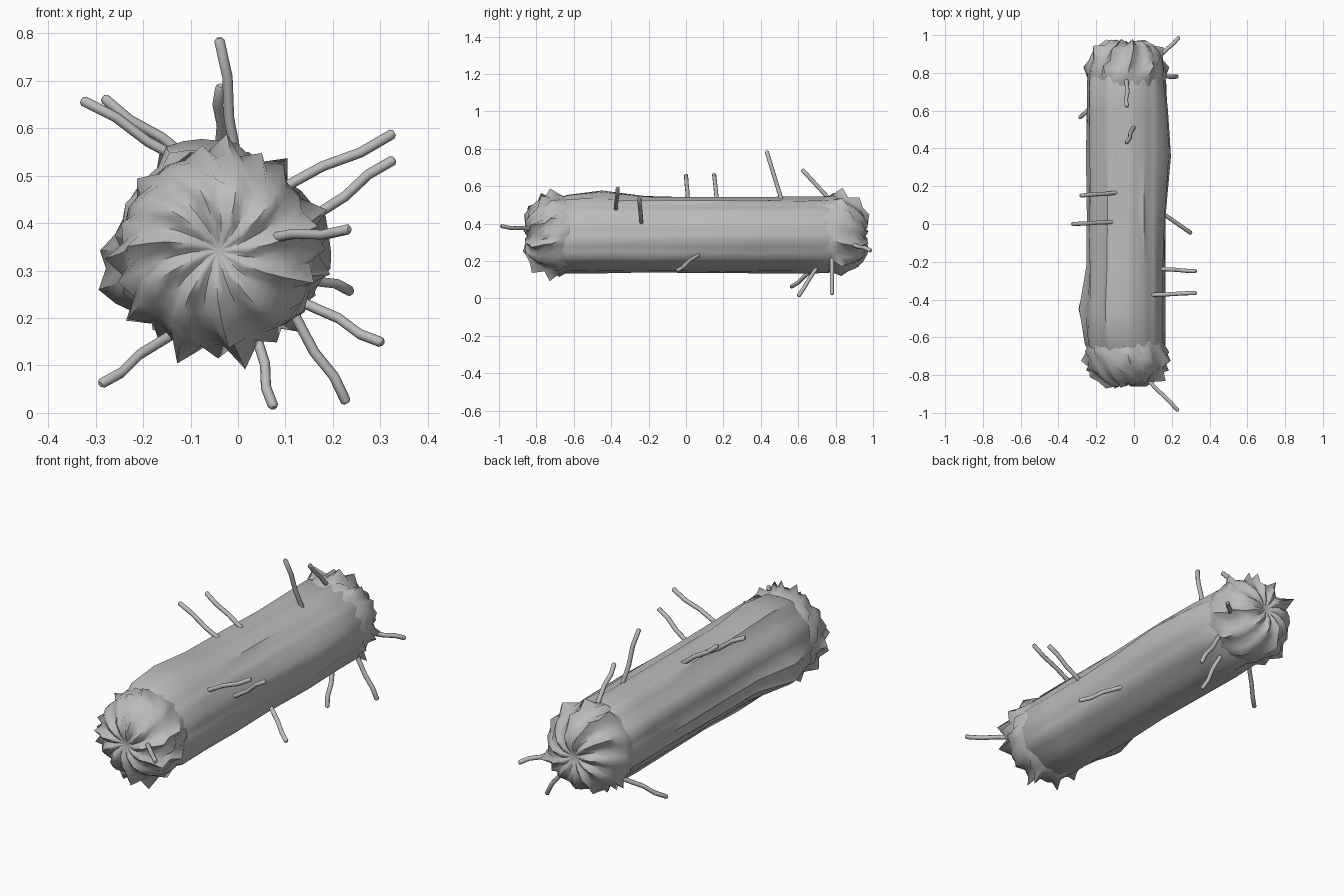
import bpy, bmesh, random
from math import sin, cos, pi, tau, radians
from mathutils import Vector

random.seed(7)
if "Cube" in bpy.data.objects:
    bpy.data.objects.remove(bpy.data.objects["Cube"])

grey = bpy.data.materials.new("plain grey")
grey.use_nodes = True
COLOUR = (0.5, 0.5, 0.5, 1)
grey.diffuse_color = COLOUR
grey.node_tree.nodes["Principled BSDF"].inputs["Base Color"].default_value = COLOUR

CX, CZ = -0.04, 0.342


def finish(bm, name, angle):
    bmesh.ops.recalc_face_normals(bm, faces=bm.faces)
    mesh = bpy.data.meshes.new(name)
    bm.to_mesh(mesh)
    bm.free()
    obj = bpy.data.objects.new(name, mesh)
    bpy.context.collection.objects.link(obj)
    mesh.materials.append(grey)
    bpy.ops.object.select_all(action="DESELECT")
    obj.select_set(True)
    bpy.context.view_layer.objects.active = obj
    bpy.ops.object.shade_smooth_by_angle(angle=radians(angle))


def skin(bm, rings):
    """Bridge consecutive closed rings of vertices."""
    for a, b in zip(rings, rings[1:]):
        for i in range(len(a)):
            j = (i + 1) % len(a)
            bm.faces.new((a[i], a[j], b[j], b[i]))


def bump(y, centre, width):
    return max(0, 1 - abs(y - centre) / width)


def lobe(a, centre, power):
    return max(0, cos(a - centre)) ** power


# Long ridged trunk with a few broad swellings, tucked in under both caps
def build_trunk():
    bm = bmesh.new()
    sides = 40
    ridge = [random.uniform(-0.011, 0.011) for _ in range(sides)]
    rings = []
    for y in (-0.72, -0.64, -0.45, -0.22, 0.05, 0.36, 0.6, 0.76, 0.86):
        ring = []
        for i in range(sides):
            a = tau * i / sides
            r = 0.202 + ridge[i] + random.uniform(-0.004, 0.004)
            r += 0.012 * lobe(a, -0.75, 10) + 0.012 * lobe(a, 2.25, 10)
            r += 0.045 * bump(y, -0.45, 0.28) * lobe(a, 1.7, 8)
            r += 0.055 * bump(y, -0.45, 0.25) * lobe(a, 3.4, 10)
            r += 0.045 * bump(y, 0.4, 0.4) * lobe(a, 0.1, 8)
            if y in (-0.72, 0.86):
                r = 0.165
            ring.append(bm.verts.new((CX + r * cos(a), y, CZ + r * sin(a))))
        rings.append(ring)
    skin(bm, rings)
    finish(bm, "trunk", 50)


# Rounded end with soft swirling flutes, a shallow dimple and jagged folds
def build_cap(name, y_centre, direction):
    bm = bmesh.new()
    flutes, per = 11, 4
    sides = flutes * per
    # radius, distance outward, flute depth, thorn length
    profile = [(0.025, 0.006, 0.002, 0), (0.06, 0.018, 0.007, 0),
               (0.1, 0.014, 0.012, 0.01), (0.14, -0.008, 0.012, 0.025),
               (0.172, -0.04, 0.01, 0.036), (0.193, -0.08, 0.007, 0.04),
               (0.203, -0.12, 0.006, 0.04), (0.206, -0.165, 0.005, 0.025),
               (0.194, -0.215, 0, 0)]
    centre = bm.verts.new((CX, y_centre, CZ))
    rings = []
    for k, (radius, out, depth, thorn) in enumerate(profile):
        tilt = min(1, k / 6) * pi / 2
        ring = []
        for i in range(sides):
            a = tau * i / sides + 0.06 * k
            wave = depth * cos(tau * i / per)
            push = 0
            if (i + 2 * k) % per == 0 and random.random() < 0.55:
                push = thorn * random.uniform(0.4, 1.2)
            r = radius + (wave + push) * sin(tilt)
            o = out + (wave + push) * cos(tilt) + push * 0.3
            ring.append(bm.verts.new((CX + r * cos(a), y_centre + direction * o,
                                      CZ + r * sin(a))))
        rings.append(ring)
    for i in range(sides):
        bm.faces.new((centre, rings[0][i], rings[0][(i + 1) % sides]))
    skin(bm, rings)
    finish(bm, name, 65)


# Thin crooked bristle running from the skin to its tip
def build_bristle(name, base, tip, number):
    base, tip = Vector(base), Vector(tip)
    axis = (tip - base).normalized()
    side = axis.cross(Vector((0, 1, 0.2))).normalized()
    kink = 0.005 * (1 if number % 2 else -1)
    path = [base - axis * 0.04, base.lerp(tip, 0.35) + side * kink,
            base.lerp(tip, 0.68) - side * kink, tip - axis * 0.006, tip]
    bm = bmesh.new()
    up = axis.cross(side)
    rings = []
    for point, r in zip(path, (0.011, 0.011, 0.011, 0.011, 0.006)):
        rings.append([bm.verts.new(point + r * (side * cos(tau * i / 8) + up * sin(tau * i / 8)))
                      for i in range(8)])
    skin(bm, rings)
    bm.faces.new(rings[0])
    bm.faces.new(rings[-1])
    finish(bm, name, 50)


build_trunk()
build_cap("front_cap", -0.835, -1)
build_cap("back_cap", 0.945, 1)

bristles = [
    ((0, 0.51, 0.53), (-0.04, 0.43, 0.79)),
    ((-0.04, 0.74, 0.56), (-0.037, 0.62, 0.69)),
    ((-0.11, 0.01, 0.53), (-0.33, 0, 0.66)),
    ((-0.1, 0.165, 0.53), (-0.285, 0.15, 0.665)),
    ((0.1, -0.375, 0.475), (0.33, -0.365, 0.59)),
    ((0.165, -0.24, 0.42), (0.33, -0.25, 0.535)),
    ((0.06, -0.81, 0.365), (0.235, -0.99, 0.387)),
    ((0.13, 0.88, 0.295), (0.24, 0.99, 0.255)),
    ((0.16, 0.05, 0.22), (0.305, -0.05, 0.147)),
    ((0.13, 0.78, 0.19), (0.23, 0.78, 0.02)),
    ((0.04, 0.69, 0.15), (0.075, 0.6, 0.01)),
    ((-0.16, 0.68, 0.15), (-0.29, 0.56, 0.06)),
]
for n, (base, tip) in enumerate(bristles, 1):
    build_bristle(f"bristle_{n}", base, tip, n)
